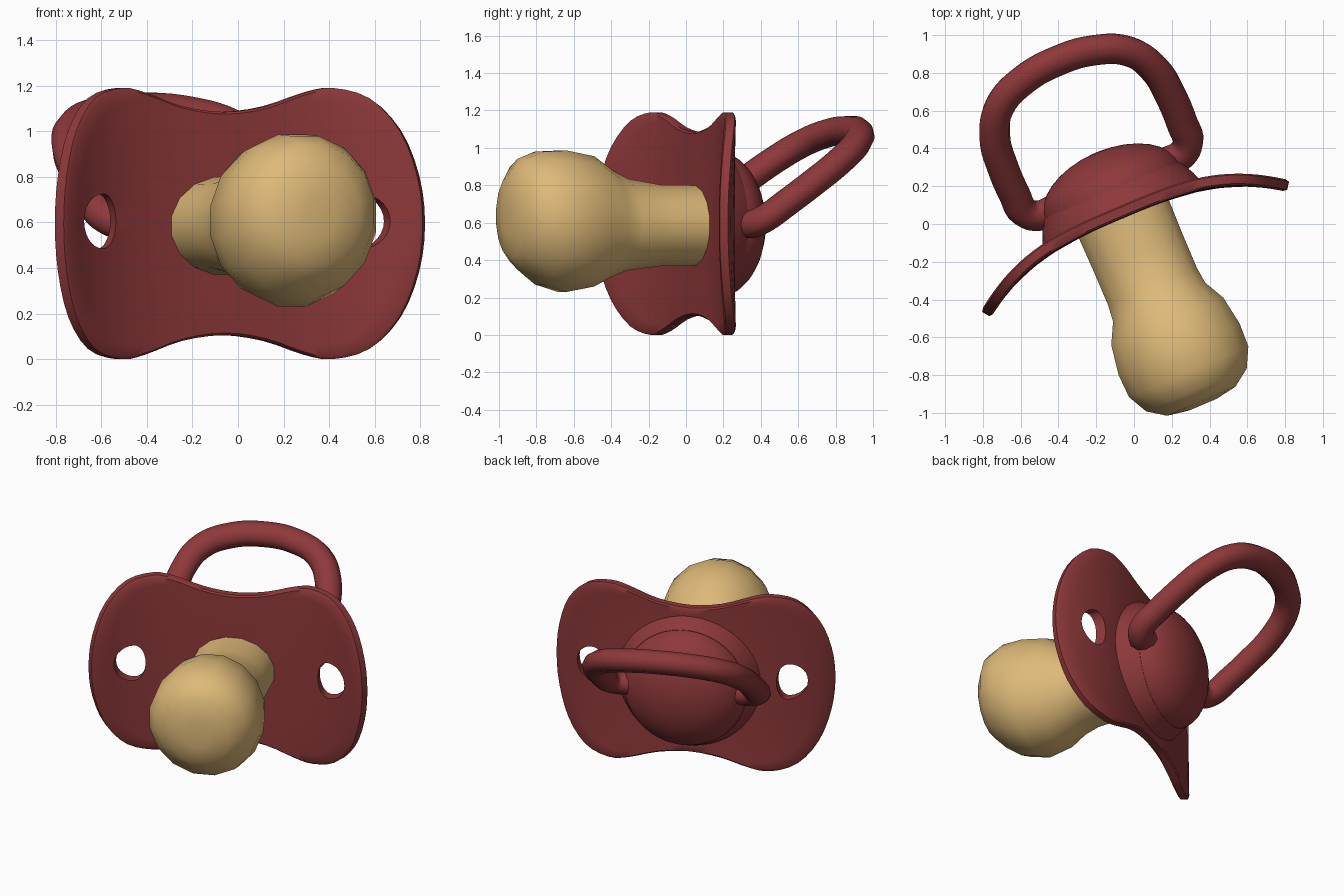
import bpy, bmesh, math
from mathutils import Matrix, Vector

if "Cube" in bpy.data.objects:
    bpy.data.objects.remove(bpy.data.objects["Cube"], do_unlink=True)

# Whole model is built facing -y, then turned by this placement
PLACE = Matrix.Translation((-0.035, -0.018, 0)) @ Matrix.Rotation(math.radians(23), 4, 'Z')
MID = 0.595


def material(name, rgb):
    m = bpy.data.materials.new(name)
    m.use_nodes = True
    m.diffuse_color = (*rgb, 1)
    m.node_tree.nodes["Principled BSDF"].inputs["Base Color"].default_value = (*rgb, 1)
    return m


RED = material("dark_red_plastic", (0.27, 0.04, 0.042))
TAN = material("tan_latex", (0.73, 0.49, 0.19))


def activate(ob):
    bpy.ops.object.select_all(action='DESELECT')
    ob.select_set(True)
    bpy.context.view_layer.objects.active = ob


def smooth(ob, angle=40):
    activate(ob)
    bpy.ops.object.shade_smooth_by_angle(angle=math.radians(angle))


def loft(name, rings, mat):
    """Bridge equal-length rings of points and cap both ends."""
    bm = bmesh.new()
    loops = [[bm.verts.new(p) for p in ring] for ring in rings]
    n = len(loops[0])
    for a, b in zip(loops, loops[1:]):
        for i in range(n):
            j = (i + 1) % n
            bm.faces.new((a[i], a[j], b[j], b[i]))
    bm.faces.new(loops[0])
    bm.faces.new(loops[-1])
    bmesh.ops.recalc_face_normals(bm, faces=bm.faces)
    me = bpy.data.meshes.new(name)
    bm.to_mesh(me)
    bm.free()
    me.materials.append(mat)
    ob = bpy.data.objects.new(name, me)
    ob.matrix_world = PLACE
    bpy.context.collection.objects.link(ob)
    return ob


def ellipse(y, rx, rz, z, n):
    return [(rx * math.cos(t), y, z + rz * math.sin(t))
            for t in (2 * math.pi * (i + 0.5) / n for i in range(n))]


# Shield: butterfly outline mirrored from one quarter
quarter = [(0, .49), (.2, .515), (.38, .575), (.5, .595), (.65, .55),
           (.765, .41), (.83, .21), (.85, 0)]
half = quarter + [(x, -z) for x, z in quarter[-2::-1]]
control = [Vector(p) for p in half + [(-x, z) for x, z in half[-2:0:-1]]]


def catmull(pts, steps):
    out = []
    for i in range(len(pts)):
        a, b, c, d = (pts[(i + k) % len(pts)] for k in (-1, 0, 1, 2))
        for s in range(steps):
            t = s / steps
            out.append(0.5 * (2 * b + (c - a) * t + (2 * a - 5 * b + 4 * c - d) * t * t
                              + (3 * b - a - 3 * c + d) * t ** 3))
    return out


outline = catmull(control, 3)


def shield_ring(scale, depth):
    """Scaled outline on the curved face, pushed back along its normal."""
    pts = []
    for p in outline:
        x, z = p.x * scale, p.y * scale
        bend = 0.053 - 0.34 * abs(x) ** 3 + 0.008 * (abs(z) / 0.6) ** 4
        normal = Vector((1.02 * x * abs(x), 1)).normalized() * depth
        pts.append((x + normal.x, bend + normal.y, MID + z))
    return pts


front = [0.1, 0.3, 0.5, 0.65, 0.8, 0.9, 0.98]
rings = [shield_ring(s, 0) for s in front]
rings += [shield_ring(1, 0.01), shield_ring(1, 0.055)]
rings += [shield_ring(s, 0.063) for s in reversed(front)]
shield = loft("shield", rings, RED)

# Air holes: round outside, flatter towards the middle
for side in (-1, 1):
    hole = []
    for y in (-0.4, 0.4):
        ring = []
        for i in range(28):
            t = 2 * math.pi * i / 28
            reach = 0.115 if math.cos(t) > 0 else 0.07
            ring.append((side * (0.615 + reach * math.cos(t)), y,
                         MID + 0.01 + 0.12 * math.sin(t)))
        hole.append(ring)
    cutter = loft("hole_cutter", hole, RED)
    cutter.hide_render = True
    activate(shield)
    mod = shield.modifiers.new("air_hole", 'BOOLEAN')
    mod.operation = 'DIFFERENCE'
    mod.solver = 'EXACT'
    mod.object = cutter
    bpy.ops.object.modifier_apply(modifier=mod.name)
    bpy.data.objects.remove(cutter, do_unlink=True)
smooth(shield)

# Collar and domed button on the back
collar = loft("collar", [ellipse(y, r, r, MID - 0.005, 48) for y, r in
                         ((0.08, .455), (0.13, .435), (0.19, .405), (0.215, .39))], RED)
smooth(collar)
dome = []
for i in range(9):
    a = math.pi / 2 * i / 8.2
    r = 0.39 * math.cos(a)
    dome.append(ellipse(0.2 + 0.23 * math.sin(a), r, r, MID - 0.005, 48))
smooth(loft("back_button", dome, RED))

# Teat: stem swelling into a blunt bulb, fuller at the top of its tip
teat = [(0.11, .265, .218, .585), (-0.15, .26, .222, .585), (-0.34, .26, .25, .59),
        (-0.43, .27, .29, .597), (-0.54, .328, .355, .607), (-0.7, .355, .385, .608),
        (-0.83, .35, .362, .625), (-0.935, .295, .302, .645), (-1.0, .2, .22, .635),
        (-1.02, .08, .09, .625)]
smooth(loft("teat", [ellipse(y, rx, rz, z, 16) for y, rx, rz, z in teat], TAN), 60)

# Handle: flat D-shaped loop, then slimmed and tilted up away from the button
TILT = math.atan(0.7)
side_path = [(-.32, -.01), (-.41, -.005), (-.47, .05), (-.482, .18), (-.483, .37),
             (-.46, .57), (-.37, .745), (-.2, .84)]
path = side_path + [(0, .868)] + [(-x, y) for x, y in reversed(side_path)]
curve = bpy.data.curves.new("handle", 'CURVE')
curve.dimensions = '3D'
curve.bevel_depth = 0.083
curve.bevel_resolution = 3
curve.resolution_u = 5
curve.use_fill_caps = True
spline = curve.splines.new('BEZIER')
spline.bezier_points.add(len(path) - 1)
for bp, (x, y) in zip(spline.bezier_points, path):
    bp.co = (x, y, 0)
    bp.handle_left_type = bp.handle_right_type = 'AUTO'
curve.materials.append(RED)
handle = bpy.data.objects.new("handle", curve)
handle.matrix_world = PLACE
bpy.context.collection.objects.link(handle)
activate(handle)
bpy.ops.object.convert(target='MESH')
handle = bpy.context.object
handle.data.transform(Matrix.Translation((0, 0.245, 0.598)) @ Matrix.Rotation(TILT, 4, 'X')
                      @ Matrix.Diagonal((1, 1, 0.9, 1)))
smooth(handle, 50)
